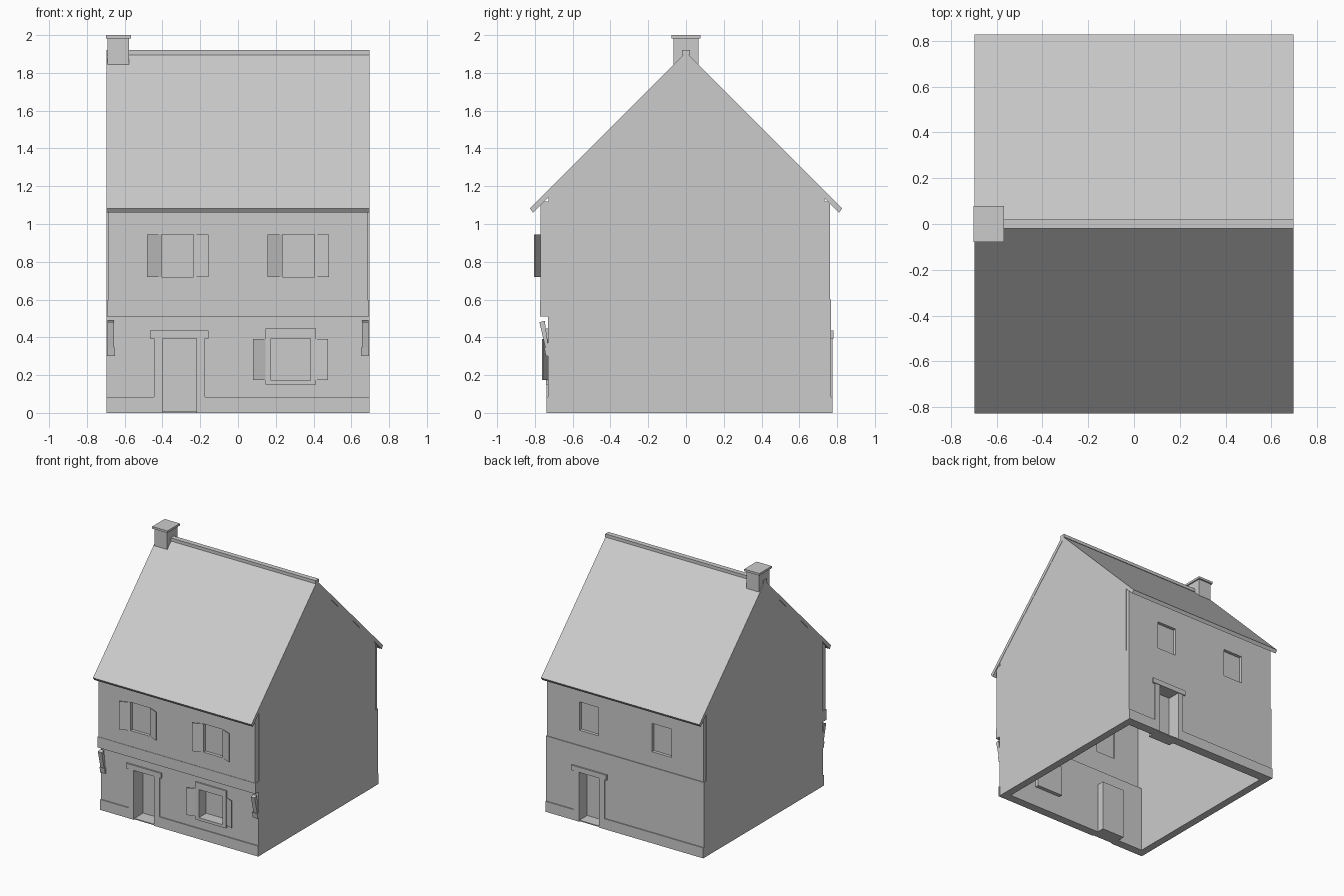
import bpy, bmesh
from mathutils import Vector

old = bpy.data.objects.get("Cube")
if old:
    bpy.data.objects.remove(old, do_unlink=True)

stone = bpy.data.materials.new("light grey stone")
stone.use_nodes = True
grey = (0.6, 0.6, 0.6, 1)
stone.diffuse_color = grey
stone.node_tree.nodes["Principled BSDF"].inputs["Base Color"].default_value = grey


def finish(name, bm):
    bmesh.ops.recalc_face_normals(bm, faces=bm.faces)
    mesh = bpy.data.meshes.new(name)
    bm.to_mesh(mesh)
    bm.free()
    mesh.materials.append(stone)
    obj = bpy.data.objects.new(name, mesh)
    bpy.context.collection.objects.link(obj)
    return obj


def extrude(bm, faces, vec):
    new = bmesh.ops.extrude_face_region(bm, geom=faces)["geom"]
    verts = [g for g in new if isinstance(g, bmesh.types.BMVert)]
    bmesh.ops.translate(bm, verts=verts, vec=vec)


def prism(name, points, axis, a, b):
    """Extrude a closed outline along x (points are y, z) or z (points are x, y)."""
    bm = bmesh.new()
    place = (lambda p: (a, *p)) if axis == "x" else (lambda p: (*p, a))
    face = bm.faces.new([bm.verts.new(place(p)) for p in points])
    extrude(bm, [face], Vector((b - a, 0, 0) if axis == "x" else (0, 0, b - a)))
    return finish(name, bm)


def box(name, x, y, z):
    return prism(name, [(x[0], y[0]), (x[1], y[0]), (x[1], y[1]), (x[0], y[1])], "z", *z)


def pierced_wall(name, x, y, z, holes):
    """Wall slab with rectangular openings given as (x0, x1, z0, z1)."""
    xs = sorted({*x, *(v for h in holes for v in h[:2])})
    zs = sorted({*z, *(v for h in holes for v in h[2:])})
    bm = bmesh.new()
    grid = {(i, k): bm.verts.new((px, y[0], pz))
            for i, px in enumerate(xs) for k, pz in enumerate(zs)}
    for i in range(len(xs) - 1):
        for k in range(len(zs) - 1):
            cx, cz = (xs[i] + xs[i + 1]) / 2, (zs[k] + zs[k + 1]) / 2
            if not any(h[0] < cx < h[1] and h[2] < cz < h[3] for h in holes):
                bm.faces.new([grid[i, k], grid[i + 1, k], grid[i + 1, k + 1], grid[i, k + 1]])
    extrude(bm, bm.faces[:], Vector((0, y[1] - y[0], 0)))
    bmesh.ops.delete(bm, geom=[v for v in bm.verts if not v.link_faces], context="VERTS")
    return finish(name, bm)


def niche(name, hole, y_wall, y_end):
    """Lining of an opening that is deeper than the wall, closed at its end."""
    x0, x1, z0, z1 = hole
    t = 0.01
    lo = max(z0 - t, 0)
    pierced_wall(name + "_lining", (x0 - t, x1 + t), (y_wall, y_end), (lo, z1 + t), [hole])
    box(name + "_panel", (x0 - t, x1 + t), (y_end, y_end + (t if y_end > y_wall else -t)),
        (lo, z1 + t))


def door(name, cx, side, y_wall, y_face, y_in, y_end):
    """Door niche with flush frame, lintel and the plinth on either side."""
    hole = (cx - 0.09, cx + 0.09, 0.008, 0.395)
    niche(name, hole, y_in, y_end)
    box(name + "_threshold", hole[:2], (y_wall, y_end), (0, 0.008))
    # plinth and frame share one face
    left, right = cx - 0.135, cx + 0.135
    for part, x in (("left", (-0.695, left)), ("right", (right, 0.695))):
        box(f"{name}_plinth_{part}", x, (y_wall, y_face), (0, 0.083))
    for part, x in (("left", (left, hole[0])), ("right", (hole[1], right))):
        box(f"{name}_frame_{part}", x, (y_wall, y_face), (0, 0.395))
    box(name + "_lintel", (cx - 0.155, cx + 0.155), (y_wall, y_face + side * 0.005),
        (0.395, 0.435))
    return hole


def shutter(name, hinge, outer, y, reach, z):
    """Thin plate hinged at the opening, its outer edge swung forward."""
    t = 0.006
    prism(name, [(hinge, y), (outer, y - reach), (outer, y - reach + t), (hinge, y + t)],
          "z", *z)


# Gable walls
for side, s in (("left", 1), ("right", -1)):
    prism(f"gable_wall_{side}", [(-0.727, 0), (0.733, 0), (0.733, 1.145), (0, 1.878),
                                 (-0.727, 1.151)], "x", s * 0.635, s * 0.695)

# Doors
front_door = door("front_door", -0.31, -1, -0.728, -0.739, -0.67, -0.62)
back_door = door("back_door", 0.31, 1, 0.76, 0.776, 0.70, 0.67)

# Ground floor walls
low_window = (0.175, 0.385, 0.172, 0.395)
pierced_wall("front_wall_lower", (-0.694, 0.694), (-0.731, -0.67), (0, 0.53),
             [low_window, front_door])
pierced_wall("back_wall_lower", (-0.694, 0.694), (0.70, 0.768), (0, 0.6), [back_door])
niche("front_window_lower", low_window, -0.67, -0.65)

# Upper floor walls, the front one overhanging
upper_windows = [(c - 0.085, c + 0.085, 0.72, 0.945) for c in (-0.32, 0.32)]
pierced_wall("front_wall_upper", (-0.689, 0.689), (-0.77, -0.71), (0.512, 1.12), upper_windows)
pierced_wall("back_wall_upper", (-0.689, 0.689), (0.70, 0.762), (0.58, 1.12), upper_windows)
box("overhang_band", (-0.694, 0.694), (-0.773, -0.715), (0.51, 0.595))

# Upper panes and shutters
for side, w in zip(("right", "left"), upper_windows):
    box(f"front_pane_{side}", w[:2], (-0.745, -0.72), w[2:])
    box(f"back_pane_{side}", w[:2], (0.71, 0.737), w[2:])
    for part, hinge, outer in (("a", w[0], w[0] - 0.078), ("b", w[1], w[1] + 0.078)):
        shutter(f"upper_shutter_{side}_{part}", hinge, outer, -0.771, 0.034, w[2:])

# Lower window frame and shutters
pierced_wall("window_frame", (0.145, 0.413), (-0.742, -0.73), (0.15, 0.448), [low_window])
shutter("lower_shutter_a", 0.145, 0.08, -0.737, 0.025, (0.175, 0.392))
shutter("lower_shutter_b", 0.413, 0.476, -0.737, 0.025, (0.175, 0.392))

# Slanted brackets below the overhang
for side, s in (("left", 1), ("right", -1)):
    prism(f"bracket_foot_{side}", [(-0.727, 0.30), (-0.742, 0.30), (-0.75, 0.345),
                                   (-0.727, 0.345)], "x", s * 0.65, s * 0.693)
    prism(f"bracket_strut_{side}", [(-0.727, 0.335), (-0.742, 0.335), (-0.776, 0.48),
                                    (-0.748, 0.488)], "x", s * 0.657, s * 0.69)

# Roof, ridge and chimney
prism("roof", [(-0.827, 1.083), (0, 1.91), (0.827, 1.083), (0.81, 1.06), (0, 1.87),
               (-0.81, 1.06)], "x", -0.697, 0.697)
box("ridge_cap", (-0.697, 0.697), (-0.02, 0.02), (1.895, 1.92))
box("chimney", (-0.69, -0.577), (-0.066, 0.066), (1.845, 1.985))
box("chimney_cap", (-0.7, -0.567), (-0.078, 0.078), (1.983, 2.0))
